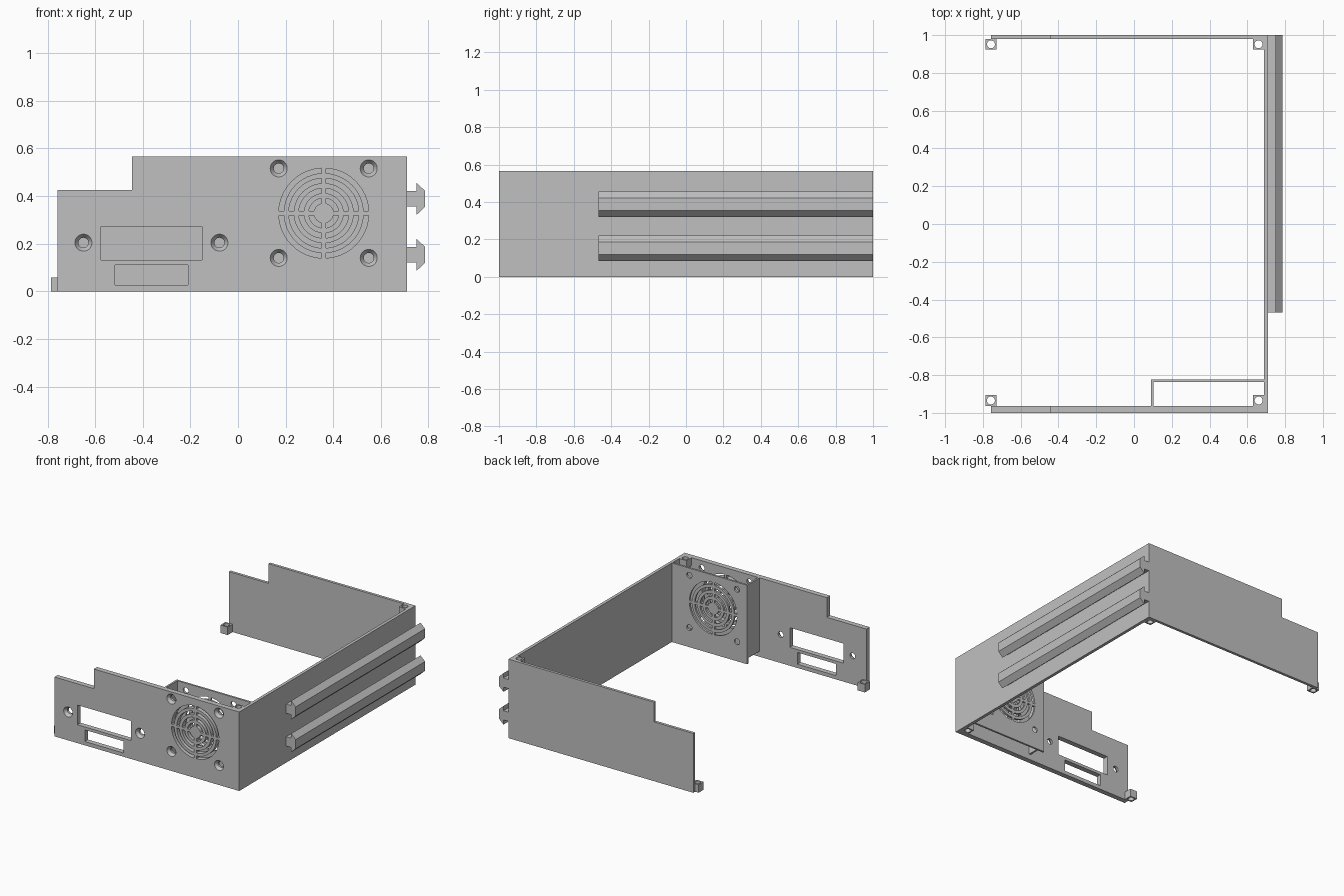
import bpy, bmesh, math

if "Cube" in bpy.data.objects:
    bpy.data.objects.remove(bpy.data.objects["Cube"])

grey = bpy.data.materials.new("plain_grey")
grey.diffuse_color = (0.53, 0.53, 0.53, 1)
grey.use_nodes = True
grey.node_tree.nodes["Principled BSDF"].inputs["Base Color"].default_value = grey.diffuse_color

H = 0.567                      # wall height
XL, XR = -0.758, 0.71          # wall ends
FAN = (0.36, 0.328)            # fan centre in x, z


def loft(bm, loops):
    """Closed solid through a series of matching 3D loops."""
    rings = [[bm.verts.new(p) for p in lp] for lp in loops]
    n = len(rings[0])
    bm.faces.new(rings[0])
    bm.faces.new(rings[-1][::-1])
    for a, b in zip(rings, rings[1:]):
        for i in range(n):
            j = (i + 1) % n
            bm.faces.new((a[i], b[i], b[j], a[j]))


def along_y(pts, y):
    return [(x, y, z) for x, z in pts]


def along_z(pts, z):
    return [(x, y, z) for x, y in pts]


def rect(x0, x1, y0, y1):
    return [(x0, y0), (x1, y0), (x1, y1), (x0, y1)]


def circle(cx, cy, r, n=32):
    return [(cx + r * math.cos(2 * math.pi * i / n),
             cy + r * math.sin(2 * math.pi * i / n)) for i in range(n)]


def make(name, solids):
    bm = bmesh.new()
    for loops in solids:
        loft(bm, loops)
    bmesh.ops.recalc_face_normals(bm, faces=bm.faces)
    me = bpy.data.meshes.new(name)
    bm.to_mesh(me)
    bm.free()
    me.materials.append(grey)
    ob = bpy.data.objects.new(name, me)
    bpy.context.collection.objects.link(ob)
    return ob


def cut(ob, solids):
    """Subtract solids from an object, then drop the cutter."""
    cutter = make("cutter", solids)
    cutter.hide_render = True
    mod = ob.modifiers.new("cut", 'BOOLEAN')
    mod.operation = 'DIFFERENCE'
    mod.solver = 'EXACT'
    mod.object = cutter
    bpy.context.view_layer.objects.active = ob
    bpy.ops.object.modifier_apply(modifier=mod.name)
    bpy.data.objects.remove(cutter)


def grille(y0, y1):
    """Quarter-ring slots around the fan centre, leaving a cross of spokes."""
    out, h, n = [], 0.009, 12
    for r0, r1 in [(0.042 * k, 0.042 * k + 0.021) for k in (1, 2, 3, 4)]:
        for q in range(4):
            pts = []
            for r, order in ((r1, range(n + 1)), (r0, range(n, -1, -1))):
                s = math.asin(h / r)
                for i in order:
                    a = q * math.pi / 2 + s + (math.pi / 2 - 2 * s) * i / n
                    pts.append((FAN[0] + r * math.cos(a), FAN[1] + r * math.sin(a)))
            out.append([along_y(pts, y0), along_y(pts, y1)])
    return out


fan_screws = [(FAN[0] + sx * 0.189, FAN[1] + sz * 0.188)
              for sx in (-1, 1) for sz in (-1, 1)]

# Front and back walls share a stepped outline
outline = [(XL, 0), (XR, 0), (XR, H), (-0.445, H), (-0.445, 0.426), (XL, 0.426)]
front = make("front_wall", [[along_y(outline, -1), along_y(outline, -0.963)]])
make("back_wall", [[along_y(outline, 0.98), along_y(outline, 1)]])

# Front wall openings: grille, two windows, countersunk screw holes
cuts = grille(-1.02, -0.94)
for r in (rect(-0.576, -0.151, 0.132, 0.273), rect(-0.517, -0.21, 0.027, 0.111)):
    cuts.append([along_y(r, -1.02), along_y(r, -0.94)])
for x, z in fan_screws + [(-0.649, 0.204), (-0.078, 0.204)]:
    cuts.append([along_y(circle(x, z, r), y) for r, y in
                 ((0.0365, -1.001), (0.021, -0.979), (0.021, -0.94))])
cut(front, cuts)

# Right side wall
side = rect(0.688, XR, -0.963, 0.98)
make("side_wall", [[along_z(side, 0), along_z(side, H)]])

# Fan duct: perforated inner panel and a cheek closing its left side
panel = rect(0.09, 0.688, 0, H)
duct = make("duct_panel", [[along_y(panel, -0.836), along_y(panel, -0.822)]])
cut(duct, grille(-0.86, -0.80) +
    [[along_y(circle(x, z, 0.021), y) for y in (-0.86, -0.80)] for x, z in fan_screws])
cheek = rect(0.09, 0.103, -0.963, -0.836)
make("duct_cheek", [[along_z(cheek, 0.04), along_z(cheek, H)]])

# Arrow-shaped slide rails on the side wall
for i, z in enumerate((0.153, 0.388)):
    prof = [(XR, z - 0.033), (0.75, z - 0.033), (0.75, z - 0.067), (0.786, z - 0.033),
            (0.786, z + 0.033), (0.75, z + 0.067), (0.75, z + 0.033), (XR, z + 0.033)]
    make(f"slide_rail_{i + 1}", [[along_y(prof, -0.468), along_y(prof, 1)]])

# Corner screw blocks with vertical holes
S = 0.057
blocks = [("left_front", -0.786, -0.963, 0), ("left_back", -0.786, 0.923, 0)]
for z in (0, H - S):
    blocks += [("right_front", 0.688 - S, -0.963, z), ("right_back", 0.688 - S, 0.923, z)]
for name, x, y, z in blocks:
    sq = rect(x, x + S, y, y + S)
    ob = make(f"screw_block_{name}", [[along_z(sq, z), along_z(sq, z + S)]])
    hole = circle(x + S / 2, y + S / 2, 0.021, 24)
    cut(ob, [[along_z(hole, z - 0.02), along_z(hole, z + S + 0.02)]])
